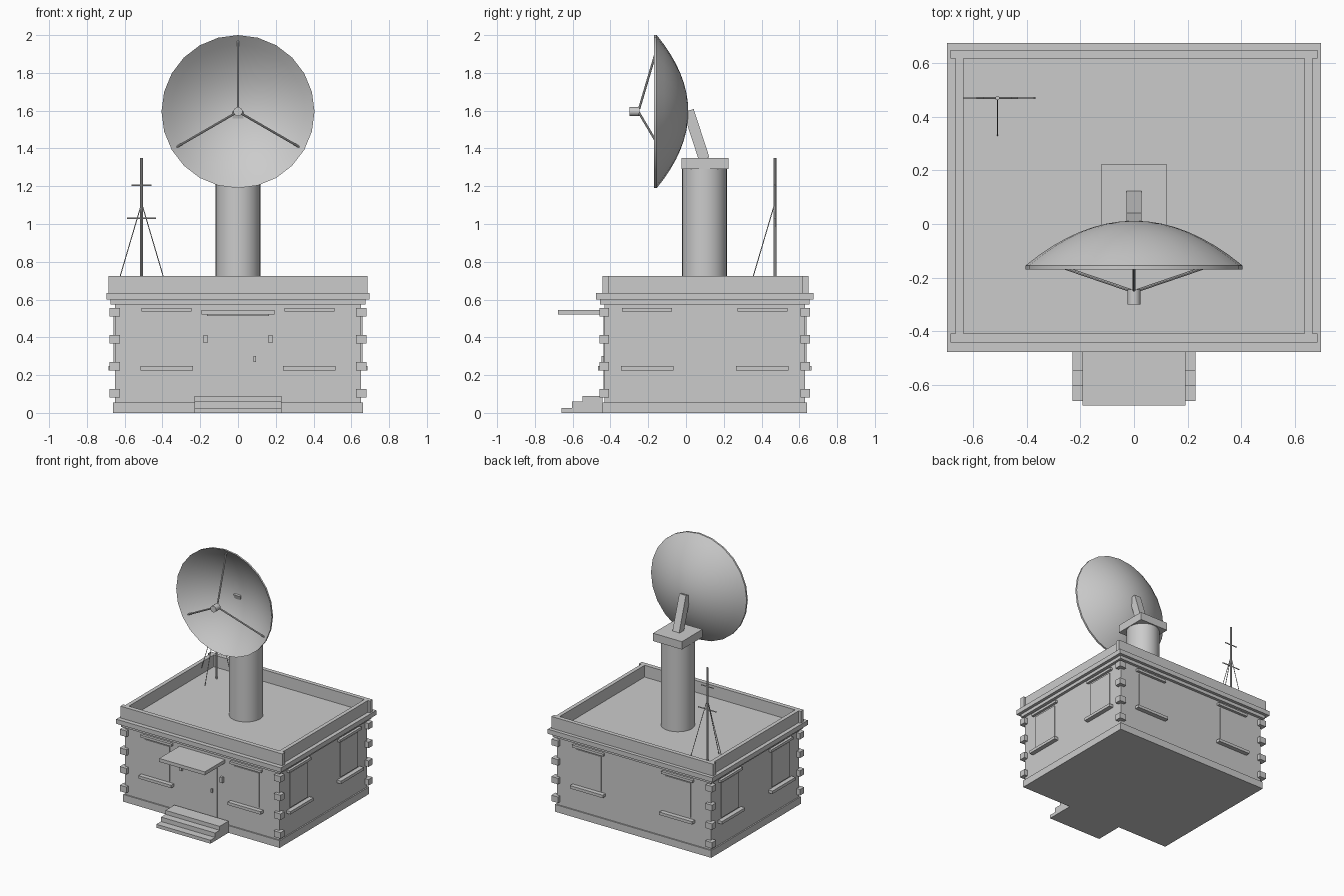
import bpy
import bmesh
import math
from mathutils import Vector, Matrix

if "Cube" in bpy.data.objects:
    bpy.data.objects.remove(bpy.data.objects["Cube"], do_unlink=True)

GREY = (0.6, 0.6, 0.6, 1)
mat = bpy.data.materials.new("plain_grey")
mat.use_nodes = True
mat.diffuse_color = GREY
mat.node_tree.nodes["Principled BSDF"].inputs["Base Color"].default_value = GREY


def finish(name, bm, smooth=False):
    bmesh.ops.recalc_face_normals(bm, faces=bm.faces)
    mesh = bpy.data.meshes.new(name)
    bm.to_mesh(mesh)
    bm.free()
    mesh.materials.append(mat)
    obj = bpy.data.objects.new(name, mesh)
    bpy.context.collection.objects.link(obj)
    if smooth:
        bpy.ops.object.select_all(action="DESELECT")
        obj.select_set(True)
        bpy.context.view_layer.objects.active = obj
        bpy.ops.object.shade_smooth_by_angle(angle=math.radians(35))
    return obj


def box(name, x, y, z):
    """Box from (low, high) pairs on each axis."""
    bm = bmesh.new()
    spans = [sorted(s) for s in (x, y, z)]
    size = [b - a for a, b in spans]
    mid = [(a + b) / 2 for a, b in spans]
    bmesh.ops.create_cube(bm, size=1, matrix=Matrix.Translation(mid) @ Matrix.Diagonal((*size, 1)))
    return finish(name, bm)


def rod(name, start, end, radius, sides=8):
    """Cylinder between two points."""
    a, b = Vector(start), Vector(end)
    bm = bmesh.new()
    turn = (b - a).to_track_quat("Z", "Y").to_matrix().to_4x4()
    bmesh.ops.create_cone(bm, cap_ends=True, segments=sides, radius1=radius, radius2=radius,
                          depth=(b - a).length, matrix=Matrix.Translation((a + b) / 2) @ turn)
    return finish(name, bm, True)


WALL_X, FRONT, BACK = 0.652, -0.432, 0.631
MID_Y = (FRONT + BACK) / 2
ROOF = 0.635


def slab(name, grow, z):
    """Layer of the building, wider than the walls by grow."""
    return box(name, (-WALL_X - grow, WALL_X + grow), (FRONT - grow, BACK + grow), z)


# Building layers
slab("plinth", 0.01, (0, 0.055))
slab("walls", 0, (0.05, 0.6))
slab("lower_moulding", 0.022, (0.575, 0.6))
slab("cornice", 0.045, (0.6, ROOF))

# Parapet
box("front_parapet", (-0.685, 0.685), (-0.443, -0.409), (ROOF, 0.725))
box("back_parapet", (-0.685, 0.685), (0.617, 0.649), (ROOF, 0.725))
for side, label in ((-1, "right"), (1, "left")):
    box(label + "_parapet", (side * 0.637, side * 0.667), (-0.409, 0.617), (ROOF, 0.725))

# Corner blocks
for x in (-WALL_X, WALL_X):
    for y in (FRONT, BACK):
        for i in range(4):
            z = 0.104 + i * 0.143
            box("corner_block", (x - 0.028, x + 0.028), (y - 0.025, y + 0.025), (z - 0.023, z + 0.023))


# Windows: pane, sill and lintel on any wall
def window(face, centre):
    parts = (("window_pane", 0.105, 0.006, (0.256, 0.523)),
             ("window_sill", 0.139, 0.034, (0.225, 0.247)),
             ("window_lintel", 0.132, 0.02, (0.536, 0.555)))
    for name, half, out, z in parts:
        along = (centre - half, centre + half)
        if face == "front":
            box(name, along, (FRONT - out, FRONT + 0.01), z)
        elif face == "back":
            box(name, along, (BACK - 0.01, BACK + out), z)
        else:
            s = 1 if face == "left" else -1
            box(name, (s * (WALL_X - 0.01), s * (WALL_X + out)), along, z)


for s in (-1, 1):
    window("front", s * 0.378)
    window("back", s * 0.378)
    window("left", MID_Y + s * 0.305)
    window("right", MID_Y + s * 0.305)

# Entrance
box("door", (-0.131, 0.131), (FRONT - 0.006, FRONT + 0.01), (0.09, 0.497))
box("door_header", (-0.164, 0.164), (FRONT - 0.02, FRONT + 0.01), (0.513, 0.522))
box("door_handle", (0.083, 0.094), (FRONT - 0.016, FRONT), (0.27, 0.3))
box("canopy", (-0.193, 0.193), (-0.677, FRONT), (0.52, 0.546))
for s in (-1, 1):
    box("door_lamp", (s * 0.162, s * 0.182), (FRONT - 0.02, FRONT), (0.37, 0.412))
for y, low, high in ((-0.66, 0, 0.026), (-0.604, 0.026, 0.06), (-0.549, 0.06, 0.09)):
    box("step", (-0.229, 0.229), (y, FRONT - 0.01), (low, high))

# Dish pedestal
rod("pedestal_column", (0, 0.098, ROOF), (0, 0.098, 1.295), 0.118, 32)
box("pedestal_cap", (-0.122, 0.122), (-0.024, 0.224), (1.29, 1.35))
arm_low, arm_high = Vector((0, 0.096, 1.345)), Vector((0, 0.013, 1.6))
bm = bmesh.new()
tilt = math.atan2(arm_low.y - arm_high.y, arm_high.z - arm_low.z)
bmesh.ops.create_cube(bm, size=1, matrix=Matrix.Translation((arm_low + arm_high) / 2)
                      @ Matrix.Rotation(tilt, 4, "X")
                      @ Matrix.Diagonal((0.056, 0.058, (arm_high - arm_low).length, 1)))
finish("dish_arm", bm)

# Dish: thin curved shell spun about its axis
DISH_Z, DISH_R, APEX, DEPTH = 1.595, 0.405, 0.012, 0.167
RINGS = 8
SHELL = 0.014


def dish_y(r):
    return APEX - DEPTH * (r / DISH_R) ** 2


radii = [DISH_R * i / RINGS for i in range(RINGS + 1)]
profile = [(r, dish_y(r)) for r in radii] + [(r, dish_y(r) - SHELL) for r in reversed(radii)]
bm = bmesh.new()
verts = [bm.verts.new((0, y, DISH_Z + r)) for r, y in profile]
edges = [bm.edges.new(pair) for pair in zip(verts, verts[1:])]
bmesh.ops.spin(bm, geom=verts + edges, cent=(0, 0, DISH_Z), axis=(0, 1, 0),
               angle=math.tau, steps=24, use_duplicate=False)
bmesh.ops.remove_doubles(bm, verts=bm.verts, dist=0.0005)
finish("dish", bm, True)

# Feed horn on three struts
rod("feed_horn", (0, -0.3, DISH_Z), (0, -0.245, DISH_Z), 0.024, 16)
for degrees in (90, 210, 330):
    dx, dz = math.cos(math.radians(degrees)), math.sin(math.radians(degrees))
    rod("feed_strut", (dx * 0.015, -0.248, DISH_Z + dz * 0.015),
        (dx * 0.378, dish_y(0.378) - SHELL / 2, DISH_Z + dz * 0.378), 0.006)

# Roof mast with cross arms and stays
MX, MY = -0.51, 0.47
rod("mast", (MX, MY, ROOF), (MX, MY, 1.35), 0.008, 10)
for z, half in ((1.205, 0.053), (1.03, 0.077)):
    rod("mast_cross_arm", (MX - half, MY, z), (MX + half, MY, z), 0.004)
for dx, dy in ((-1, 0), (1, 0), (0, -1)):
    rod("mast_stay", (MX, MY, 1.11), (MX + dx * 0.14, MY + dy * 0.14, ROOF), 0.0025, 6)
